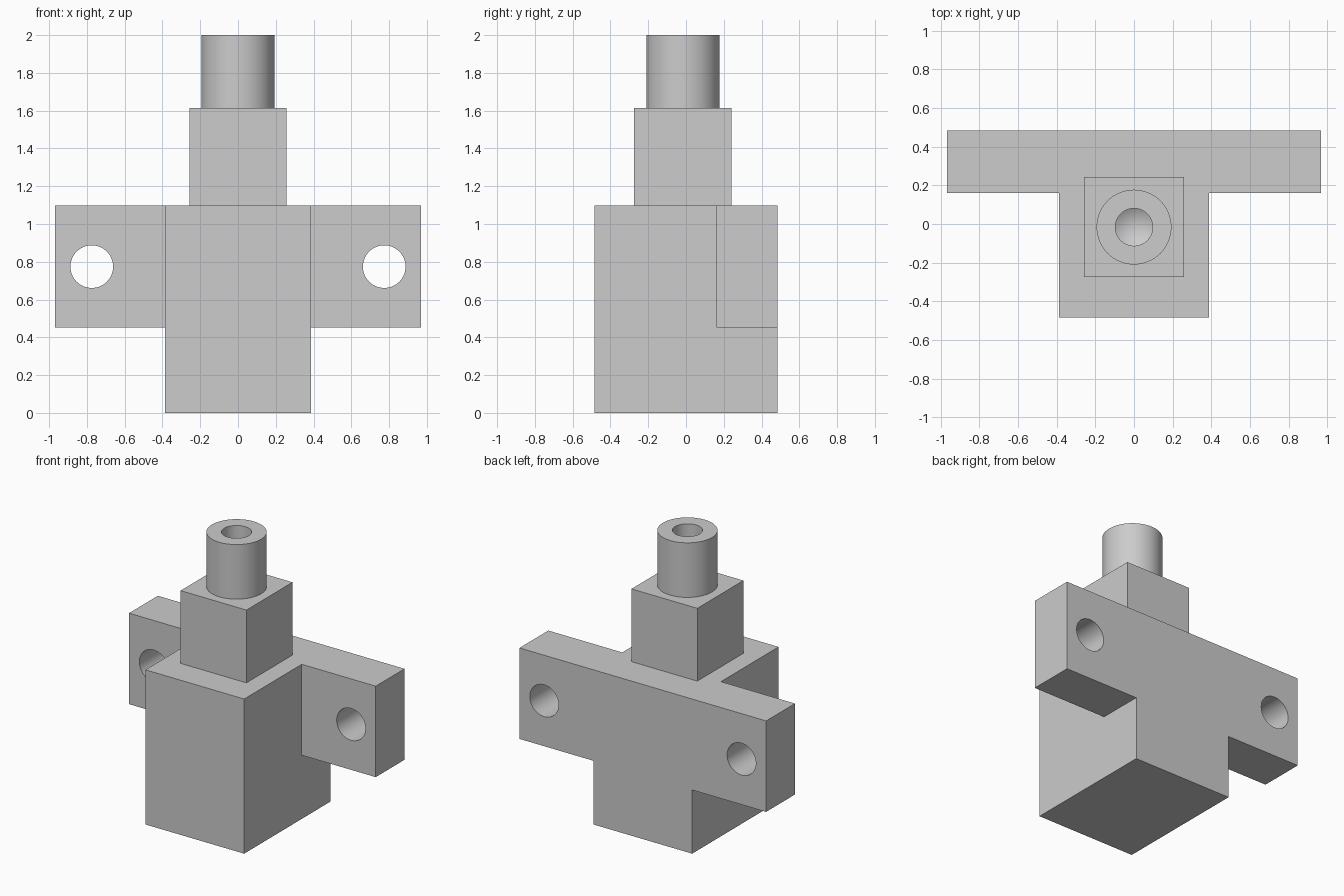
import bpy, bmesh, math
from mathutils import Matrix, Vector

cube = bpy.data.objects.get("Cube")
if cube:
    bpy.data.objects.remove(cube, do_unlink=True)

U = 2 / 31          # one design unit
AXIS_Y = -0.25      # centre line of neck and spout, in design units

grey = bpy.data.materials.new("light grey metal")
colour = (0.604, 0.604, 0.604, 1)
grey.diffuse_color = colour
grey.use_nodes = True
grey.node_tree.nodes["Principled BSDF"].inputs["Base Color"].default_value = colour


def finish(name, bm):
    bmesh.ops.scale(bm, vec=(U, U, U), verts=bm.verts)
    bmesh.ops.recalc_face_normals(bm, faces=bm.faces)
    mesh = bpy.data.meshes.new(name)
    bm.to_mesh(mesh)
    bm.free()
    mesh.materials.append(grey)
    obj = bpy.data.objects.new(name, mesh)
    bpy.context.collection.objects.link(obj)
    return obj


def box(name, low, high):
    low, high = Vector(low), Vector(high)
    bm = bmesh.new()
    bmesh.ops.create_cube(bm, size=1)
    bmesh.ops.scale(bm, vec=high - low, verts=bm.verts)
    bmesh.ops.translate(bm, vec=(low + high) / 2, verts=bm.verts)
    return finish(name, bm)


def rod(name, radius, length, centre, turn=0, tip=0):
    """Cylinder along z, turned about x, with an optional cone below it."""
    bm = bmesh.new()
    bmesh.ops.create_cone(bm, cap_ends=True, segments=64, radius1=radius,
                          radius2=radius, depth=length)
    if tip:
        bottom = min(bm.faces, key=lambda f: f.calc_center_median().z)
        point = bmesh.ops.poke(bm, faces=[bottom])["verts"][0]
        point.co.z -= tip
    bmesh.ops.transform(bm, matrix=Matrix.Translation(centre) @ Matrix.Rotation(turn, 4, 'X'),
                        verts=bm.verts)
    return finish(name, bm)


def combine(obj, other, operation):
    mod = obj.modifiers.new(operation, 'BOOLEAN')
    mod.object, mod.operation, mod.solver = other, operation, 'EXACT'
    bpy.context.view_layer.objects.active = obj
    bpy.ops.object.modifier_apply(modifier=mod.name)


def discard(obj):
    bpy.data.objects.remove(obj, do_unlink=True)


# Main block joined with the rear mounting plate
body = box("body_block", (-6, -7.5, 0), (6, 7.5, 17))
plate = box("mounting_plate", (-15, 2.5, 7), (15, 7.5, 17))
combine(body, plate, 'UNION')
discard(plate)

# Bolt holes through both ears
for side in (-1, 1):
    drill = rod("bolt_hole_cutter", 1.75, 12, (12 * side, 5, 12), math.pi / 2)
    combine(body, drill, 'DIFFERENCE')
    discard(drill)

# Square neck and round spout
neck = box("neck", (-4, AXIS_Y - 4, 17), (4, AXIS_Y + 4, 25))
spout = rod("spout", 3, 6, (0, AXIS_Y, 28))

# Blind bore with a conical end
bore = rod("bore_cutter", 1.5, 10, (0, AXIS_Y, 28), tip=0.9)
for part in (neck, spout):
    combine(part, bore, 'DIFFERENCE')
discard(bore)

# Merge flat faces and keep the edges crisp
for part in (body, neck, spout):
    bm = bmesh.new()
    bm.from_mesh(part.data)
    bmesh.ops.dissolve_limit(bm, angle_limit=math.radians(0.5),
                             verts=bm.verts, edges=bm.edges)
    bm.to_mesh(part.data)
    bm.free()
    bpy.ops.object.select_all(action='DESELECT')
    part.select_set(True)
    bpy.context.view_layer.objects.active = part
    bpy.ops.object.shade_smooth_by_angle(angle=math.radians(25))
